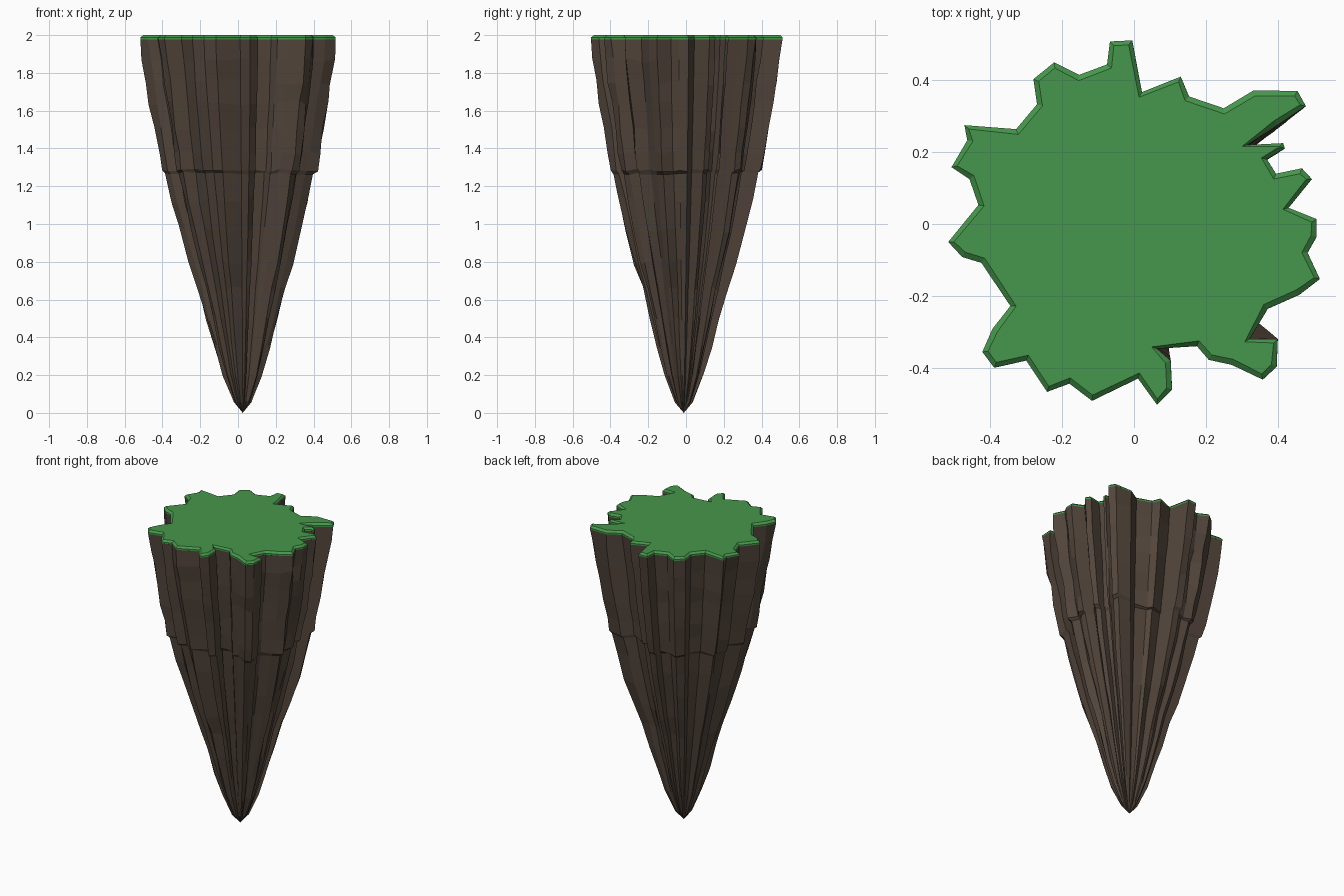
import bpy, bmesh, random
from mathutils import Vector

if "Cube" in bpy.data.objects:
    bpy.data.objects.remove(bpy.data.objects["Cube"])

random.seed(4)


def material(name, rgb):
    m = bpy.data.materials.new(name)
    m.diffuse_color = (*rgb, 1)
    m.use_nodes = True
    m.node_tree.nodes["Principled BSDF"].inputs["Base Color"].default_value = m.diffuse_color
    return m


ROCK = material("brown rock", (0.085, 0.060, 0.044))
GRASS = material("grass green", (0.062, 0.31, 0.072))

# jagged plan outline, counter-clockwise from the right
OUTLINE = [
    (.508, .014), (.43, .045), (.495, .125), (.467, .155), (.395, .14), (.37, .18),
    (.42, .21), (.415, .225), (.315, .22), (.40, .275), (.478, .328), (.455, .37), (.333, .372),
    (.25, .322), (.153, .355), (.13, .41), (.022, .367), (-.005, .511),
    (-.067, .508), (-.075, .444), (-.153, .415), (-.222, .45), (-.28, .403),
    (-.27, .333), (-.328, .264), (-.472, .275), (-.464, .233), (-.508, .158),
    (-.458, .125), (-.433, .053), (-.517, -.05), (-.478, -.092), (-.425, -.108),
    (-.344, -.228), (-.394, -.292), (-.422, -.356), (-.389, -.4), (-.3, -.38),
    (-.242, -.467), (-.18, -.444), (-.117, -.492), (.011, -.43), (.064, -.503),
    (.106, -.461), (.102, -.38), (.064, -.347), (.175, -.34), (.208, -.378),
    (.272, -.392), (.358, -.433), (.397, -.397), (.4, -.32), (.322, -.32),
    (.372, -.236), (.46, -.197), (.517, -.153), (.483, -.08), (.508, -.036)]
N = len(OUTLINE)

# (height, scale of outline, height jitter); the double row near 1.28 is a ledge
PROFILE = [
    (1.978, 1.0, 0), (1.87, .975, .015), (1.75, .94, .015), (1.64, .905, .015),
    (1.50, .86, .015), (1.38, .82, .015), (1.285, .79, .008), (1.268, .755, .008),
    (1.13, .695, .02), (.97, .62, .02), (.80, .53, .02), (.65, .44, .02),
    (.50, .365, .02), (.35, .285, .015), (.20, .20, .01), (.06, .092, .006)]
TIP = Vector((.025, -.012, 0))


def make_object(name, bm, mat):
    bmesh.ops.recalc_face_normals(bm, faces=bm.faces)
    me = bpy.data.meshes.new(name)
    bm.to_mesh(me)
    bm.free()
    me.materials.append(mat)
    ob = bpy.data.objects.new(name, me)
    bpy.context.collection.objects.link(ob)
    return ob


def bridge(bm, a, b):
    for i in range(N):
        j = (i + 1) % N
        bm.faces.new((a[i], a[j], b[j], b[i]))


# rock cone: the outline lofted down to a blunt tip, each column wandering a little
bm = bmesh.new()
rings, drift = [], [0.0] * N
for z, s, jit in PROFILE:
    ring = []
    for i, (x, y) in enumerate(OUTLINE):
        if jit:
            drift[i] = .6 * drift[i] + random.uniform(-.018, .018)
        p = Vector((x, y, 0)) * s * (1 + drift[i]) + TIP * (1 - z / 2)
        ring.append(bm.verts.new((p.x, p.y, z + random.uniform(-jit, jit))))
    rings.append(ring)
for a, b in zip(rings, rings[1:]):
    bridge(bm, a, b)
tip = bm.verts.new(TIP)
for i in range(N):
    bm.faces.new((rings[-1][i], rings[-1][(i + 1) % N], tip))
make_object("rock_cone", bm, ROCK)

# grass cap: thin slab with a bevelled rim
bm = bmesh.new()
low = [bm.verts.new((x, y, 1.978)) for x, y in OUTLINE]
rim = [bm.verts.new((x, y, 1.988)) for x, y in OUTLINE]
bridge(bm, low, rim)
top = bm.faces.new(rim)
bm.normal_update()
bmesh.ops.inset_region(bm, faces=[top], thickness=.016, use_even_offset=False)
for v in top.verts:
    v.co.z = 2.0
make_object("grass_cap", bm, GRASS)
